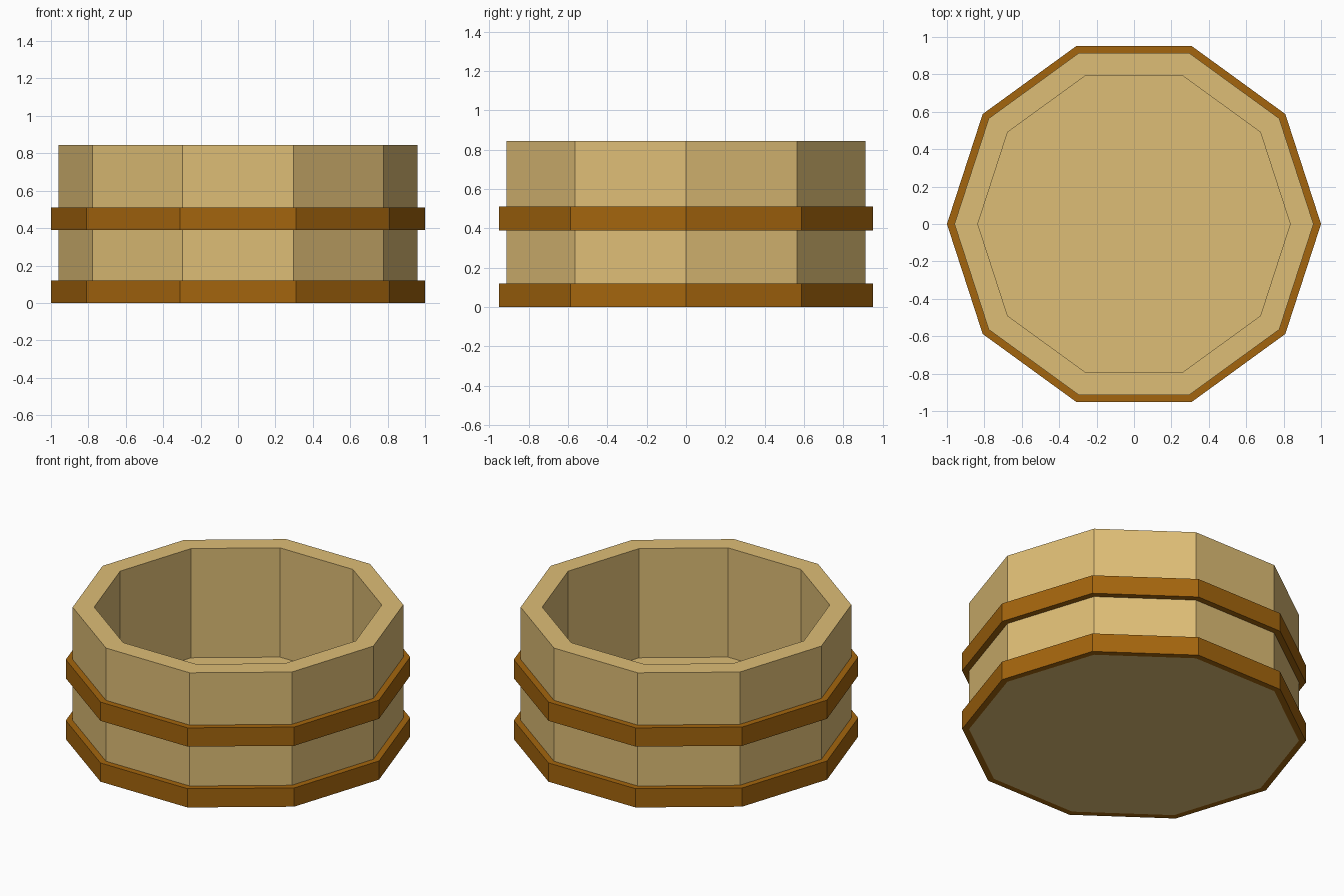
import bpy, bmesh
from math import cos, sin, tau

if "Cube" in bpy.data.objects:
    bpy.data.objects.remove(bpy.data.objects["Cube"])

SIDES = 10


def material(name, color):
    m = bpy.data.materials.new(name)
    m.diffuse_color = (*color, 1)
    m.use_nodes = True
    m.node_tree.nodes["Principled BSDF"].inputs["Base Color"].default_value = m.diffuse_color
    return m


def lathe(name, profile, mat, cap_ends=False):
    """Sweep an (r, z) profile around z with flat sides."""
    bm = bmesh.new()
    rings = [[bm.verts.new((r * cos(tau * i / SIDES), r * sin(tau * i / SIDES), z))
              for i in range(SIDES)] for r, z in profile]
    for a, b in zip(rings, rings[1:]):
        for i in range(SIDES):
            j = (i + 1) % SIDES
            bm.faces.new((a[i], a[j], b[j], b[i]))
    if cap_ends:
        bm.faces.new(rings[0][::-1])
        bm.faces.new(rings[-1])
    mesh = bpy.data.meshes.new(name)
    bm.to_mesh(mesh)
    bm.free()
    mesh.materials.append(mat)
    obj = bpy.data.objects.new(name, mesh)
    bpy.context.collection.objects.link(obj)
    return obj


pale_wood = material("pale_wood", (0.73, 0.51, 0.18))
dark_band = material("dark_band", (0.37, 0.13, 0.004))

# Open tub: outer wall, rim, inner wall, with base and inside floor
lathe("tub_body", [(0.96, 0), (0.96, 0.845), (0.835, 0.845), (0.835, 0.145)],
      pale_wood, cap_ends=True)

# Two hoops wrapped around the wall
for name, z in (("lower_hoop", 0), ("middle_hoop", 0.39)):
    lathe(name, [(0.96, z), (1.0, z), (1.0, z + 0.12), (0.96, z + 0.12)], dark_band)
